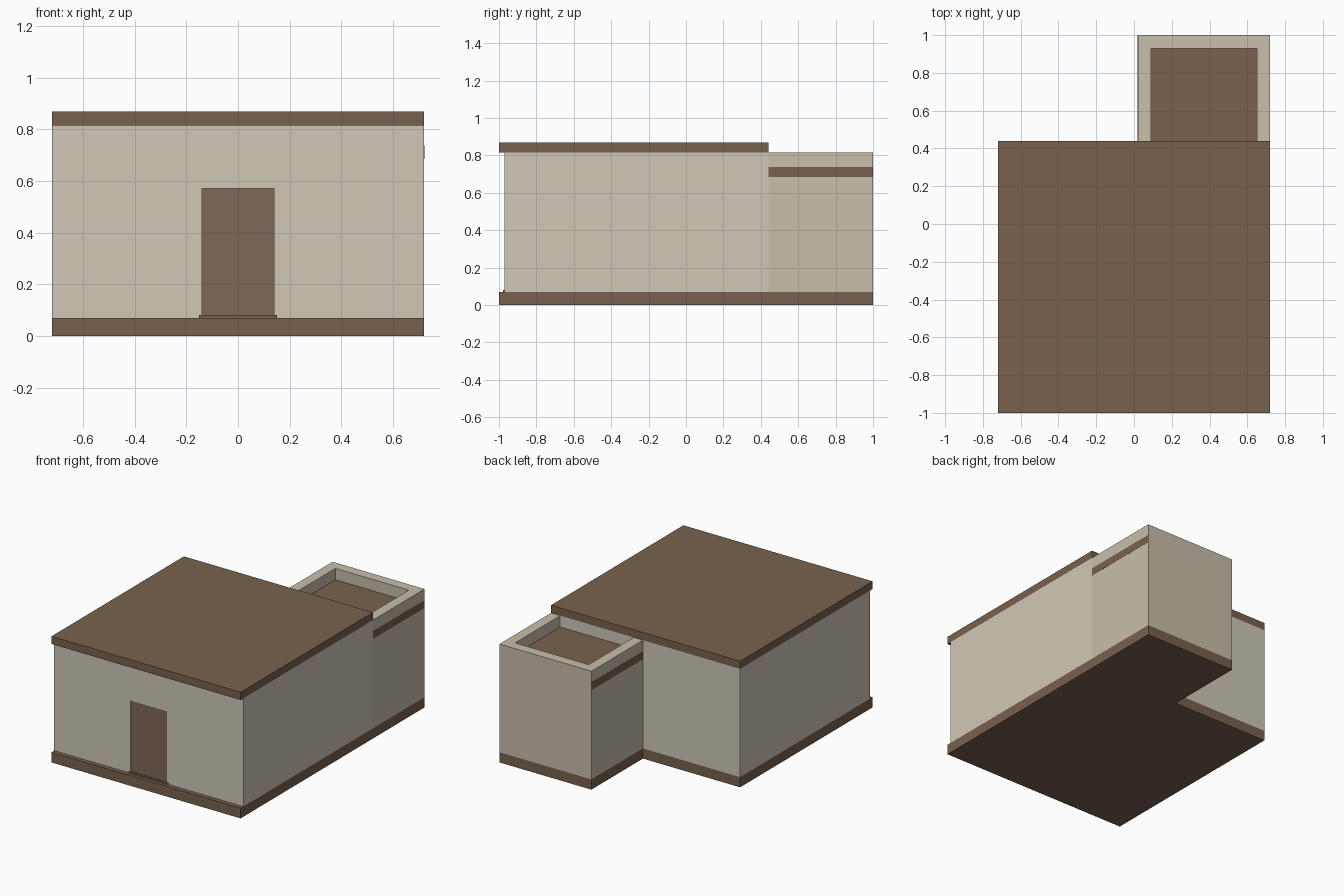
import bpy, bmesh

if "Cube" in bpy.data.objects:
    bpy.data.objects.remove(bpy.data.objects["Cube"])


def material(name, rgb):
    m = bpy.data.materials.new(name)
    m.diffuse_color = (*rgb, 1)
    m.use_nodes = True
    m.node_tree.nodes["Principled BSDF"].inputs["Base Color"].default_value = m.diffuse_color
    return m


brown = material("brown", (0.19, 0.12, 0.077))
door_brown = material("door_brown", (0.21, 0.14, 0.095))
plaster = material("plaster", (0.63, 0.58, 0.48))
sand = material("sand", (0.58, 0.52, 0.41))


def prism(name, outline, z0, z1, mat):
    """Extrude a plan outline from z0 up to z1."""
    bm = bmesh.new()
    face = bm.faces.new([bm.verts.new((x, y, z0)) for x, y in outline])
    top = bmesh.ops.extrude_face_region(bm, geom=[face])["geom"]
    bmesh.ops.translate(bm, vec=(0, 0, z1 - z0),
                        verts=[g for g in top if isinstance(g, bmesh.types.BMVert)])
    bmesh.ops.recalc_face_normals(bm, faces=bm.faces)
    mesh = bpy.data.meshes.new(name)
    bm.to_mesh(mesh)
    bm.free()
    mesh.materials.append(mat)
    ob = bpy.data.objects.new(name, mesh)
    bpy.context.collection.objects.link(ob)
    return ob


def box(name, x0, x1, y0, y1, z0, z1, mat):
    return prism(name, [(x0, y0), (x1, y0), (x1, y1), (x0, y1)], z0, z1, mat)


W = 0.72                # half width
T = 0.07                # wall thickness
FRONT, MID, BACK = -0.97, 0.44, 1.0
FLOOR, EAVE = 0.07, 0.815
AX = 0.02               # left side of the annex
DOOR_W, DOOR_H = 0.14, 0.57

# L-shaped foundation
prism("foundation", [(-W, -1), (W, -1), (W, BACK), (AX, BACK), (AX, MID), (-W, MID)],
      0, FLOOR, brown)

# main room: U-shaped side and back walls, front wall split around the doorway
prism("main_walls", [(-W, FRONT), (-W + T, FRONT), (-W + T, MID - T), (W - T, MID - T),
                     (W - T, FRONT), (W, FRONT), (W, MID), (-W, MID)],
      FLOOR, EAVE, plaster)
for side, s in (("left", -1), ("right", 1)):
    x0, x1 = sorted((s * DOOR_W, s * (W - T)))
    box(f"front_wall_{side}", x0, x1, FRONT, FRONT + T, FLOOR, EAVE, plaster)
box("door_lintel", -DOOR_W, DOOR_W, FRONT, FRONT + T, DOOR_H, EAVE, plaster)

# door and threshold
box("door", -DOOR_W, DOOR_W, FRONT + 0.006, FRONT + 0.05, FLOOR, DOOR_H, door_brown)
box("threshold", -0.15, 0.15, FRONT - 0.008, FRONT + T, FLOOR, FLOOR + 0.01, brown)

# main flat roof, overhanging the front
box("main_roof", -W, W, -1, MID, EAVE, 0.868, brown)

# annex: U-shaped walls rising as a parapet above a sunken roof
prism("annex_walls", [(AX, MID), (AX + T, MID), (AX + T, BACK - T), (W - T, BACK - T),
                      (W - T, MID), (W, MID), (W, BACK), (AX, BACK)],
      FLOOR, EAVE, sand)
# roof slab runs through the side walls and shows as a band outside
box("annex_roof", AX - 0.001, W + 0.001, MID, BACK - 0.001, 0.685, 0.737, brown)
